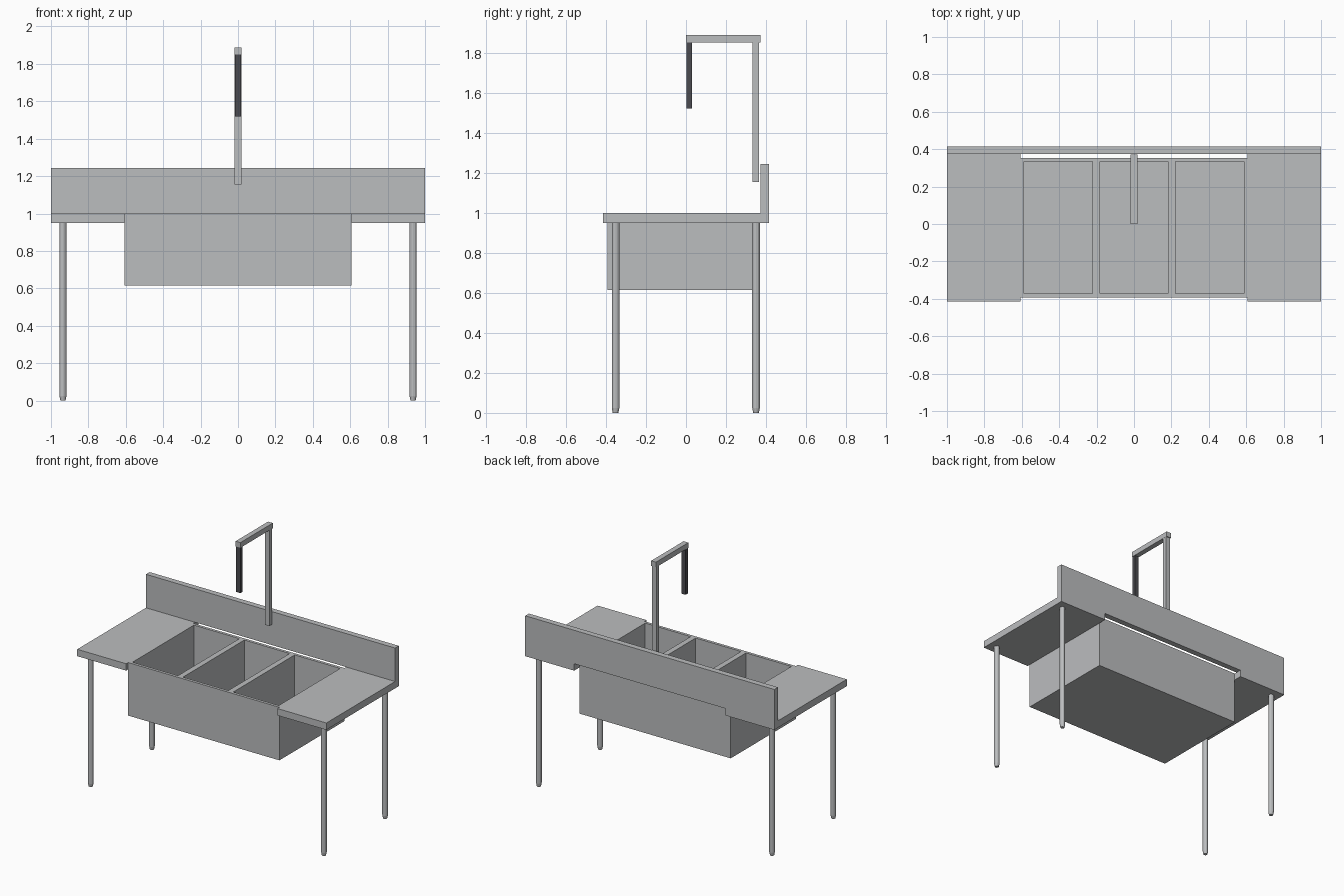
import bpy
import bmesh
from math import pi
from mathutils import Vector

cube = bpy.data.objects.get("Cube")
if cube:
    bpy.data.objects.remove(cube, do_unlink=True)


def make_material(name, color):
    mat = bpy.data.materials.new(name)
    mat.use_nodes = True
    mat.diffuse_color = color
    mat.node_tree.nodes["Principled BSDF"].inputs["Base Color"].default_value = color
    return mat


steel = make_material("brushed steel", (0.5, 0.51, 0.52, 1))
dark = make_material("dark rubber", (0.07, 0.07, 0.08, 1))


def finish(name, bm, mat):
    bmesh.ops.recalc_face_normals(bm, faces=bm.faces)
    mesh = bpy.data.meshes.new(name)
    bm.to_mesh(mesh)
    bm.free()
    mesh.materials.append(mat)
    obj = bpy.data.objects.new(name, mesh)
    bpy.context.collection.objects.link(obj)
    return obj


def box(name, low, high, mat=steel):
    low, high = Vector(low), Vector(high)
    bm = bmesh.new()
    bmesh.ops.create_cube(bm, size=1)
    bmesh.ops.scale(bm, vec=high - low, verts=bm.verts)
    bmesh.ops.translate(bm, vec=(low + high) / 2, verts=bm.verts)
    return finish(name, bm, mat)


# Basin block: a grid of top faces, the bowls pushed down from it
HALF, RIM, FLOOR, BASE = 0.607, 1.0, 0.64, 0.615
FRONT, BACK, WALL = -0.392, 0.354, 0.021
xs = [-HALF, -0.587, -0.222, -0.182, 0.182, 0.222, 0.587, HALF]
ys = [FRONT, FRONT + WALL, BACK - WALL, BACK]
bm = bmesh.new()
grid = [[bm.verts.new((x, y, RIM)) for y in ys] for x in xs]
bowls = []
for i in range(len(xs) - 1):
    for j in range(len(ys) - 1):
        face = bm.faces.new((grid[i][j], grid[i + 1][j], grid[i + 1][j + 1], grid[i][j + 1]))
        if i % 2 == 1 and j == 1:
            bowls.append(face)
rim_edges = [e for e in bm.edges if e.is_boundary]
skirt = bmesh.ops.extrude_edge_only(bm, edges=rim_edges)["geom"]
for v in skirt:
    if isinstance(v, bmesh.types.BMVert):
        v.co.z = BASE
bmesh.ops.holes_fill(bm, edges=[e for e in bm.edges if e.is_boundary], sides=0)
for face in bowls:
    out = bmesh.ops.extrude_discrete_faces(bm, faces=[face])["faces"][0]
    for v in out.verts:
        v.co.z = FLOOR
bmesh.ops.dissolve_limit(bm, angle_limit=0.01, verts=bm.verts, edges=bm.edges)
finish("sink_basin", bm, steel)

# Drainboards, with the splash ends reaching down behind them
SPLASH, REAR, UNDER = 0.373, 0.415, 0.95
for side, s in (("left", 1), ("right", -1)):
    x0, x1 = sorted((s * HALF, s * 1.0))
    box(side + "_drainboard", (x0, -REAR, UNDER), (x1, SPLASH, RIM))

# Backsplash: outline raised along its middle, extruded to thickness
outline = [(-1, UNDER), (-HALF, UNDER), (-HALF, RIM), (HALF, RIM),
           (HALF, UNDER), (1, UNDER), (1, 1.243), (-1, 1.243)]
bm = bmesh.new()
face = bm.faces.new([bm.verts.new((x, SPLASH, z)) for x, z in outline])
out = bmesh.ops.extrude_face_region(bm, geom=[face])["geom"]
bmesh.ops.translate(bm, vec=(0, REAR - SPLASH, 0),
                    verts=[v for v in out if isinstance(v, bmesh.types.BMVert)])
finish("backsplash", bm, steel)

# Round legs with tapered feet
def leg(name, x, y):
    bm = bmesh.new()
    for low, high, r_low, r_high in ((0, 0.025, 0.014, 0.019), (0.025, UNDER, 0.019, 0.019)):
        part = bmesh.ops.create_cone(bm, cap_ends=True, segments=12,
                                     radius1=r_low, radius2=r_high, depth=high - low)
        bmesh.ops.translate(bm, vec=(x, y, (low + high) / 2), verts=part["verts"])
    obj = finish(name, bm, steel)
    obj.data.shade_flat()


for side, x in (("left", 0.936), ("right", -0.936)):
    for end, y in (("front", -0.352), ("back", 0.35)):
        leg(f"{end}_{side}_leg", x, y)

# Faucet: post, arm and hanging spout
box("faucet_post", (-0.018, 0.333, 1.155), (0.018, 0.366, 1.85))
box("faucet_arm", (-0.019, 0, 1.85), (0.019, 0.372, 1.888))
box("faucet_spout", (-0.017, 0.002, 1.52), (0.017, 0.03, 1.85), dark)
